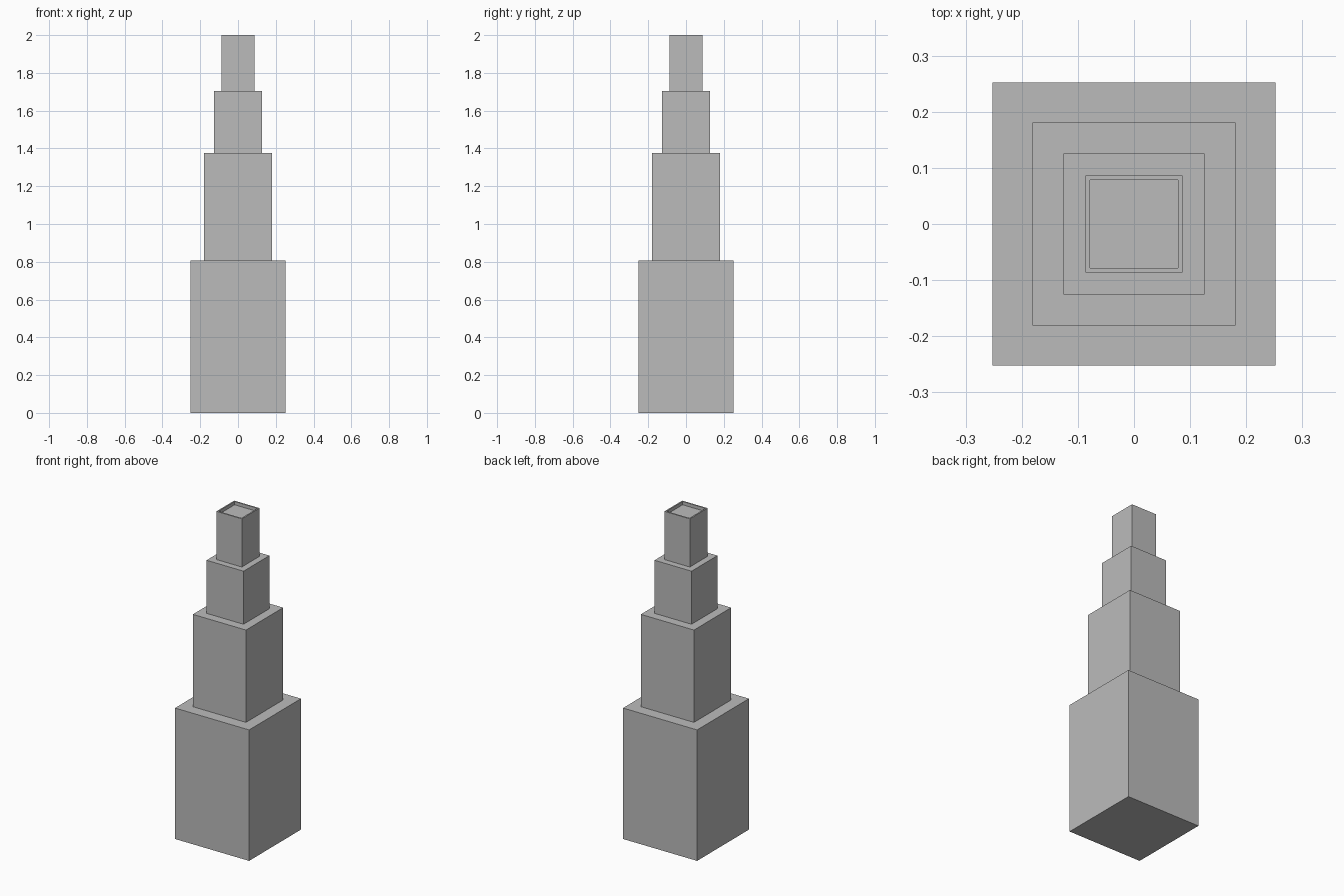
import bpy
import bmesh
from mathutils import Matrix, Vector

cube = bpy.data.objects.get("Cube")
if cube:
    bpy.data.objects.remove(cube, do_unlink=True)

# One plain grey for the whole tower
grey = bpy.data.materials.new("plain_grey")
grey.use_nodes = True
grey.diffuse_color = (0.5, 0.5, 0.5, 1)
grey.node_tree.nodes["Principled BSDF"].inputs["Base Color"].default_value = (0.5, 0.5, 0.5, 1)

# Half width and top height of each square tier, bottom to top
TIERS = [(0.2525, 0.807), (0.181, 1.376), (0.126, 1.703), (0.0865, 2.0)]
RECESS_HALF, RECESS_DEPTH = 0.078, 0.02


def step_in(bm, face, width):
    """Inset the top face, leaving a flat ledge around it."""
    bmesh.ops.inset_region(bm, faces=[face], thickness=width, use_even_offset=True)


def move_top(bm, face, distance):
    """Extrude the top face straight up or down and return the new one."""
    result = bmesh.ops.extrude_discrete_faces(bm, faces=[face])
    top = result["faces"][0]
    bmesh.ops.translate(bm, verts=top.verts, vec=Vector((0, 0, distance)))
    return top


bm = bmesh.new()

# Lowest tier
half, height = TIERS[0]
size = Matrix.Diagonal((2 * half, 2 * half, height, 1))
bmesh.ops.create_cube(bm, size=1, matrix=Matrix.Translation((0, 0, height / 2)) @ size)
top = max(bm.faces, key=lambda f: f.calc_center_median().z)

# Narrower tiers, each rising from the ledge of the one below
for next_half, next_height in TIERS[1:]:
    step_in(bm, top, half - next_half)
    top = move_top(bm, top, next_height - height)
    half, height = next_half, next_height

# Shallow recess behind a thin rim on the summit
step_in(bm, top, half - RECESS_HALF)
move_top(bm, top, -RECESS_DEPTH)

bmesh.ops.recalc_face_normals(bm, faces=bm.faces)
mesh = bpy.data.meshes.new("stepped_tower")
bm.to_mesh(mesh)
bm.free()
mesh.materials.append(grey)
tower = bpy.data.objects.new("stepped_tower", mesh)
bpy.context.collection.objects.link(tower)
